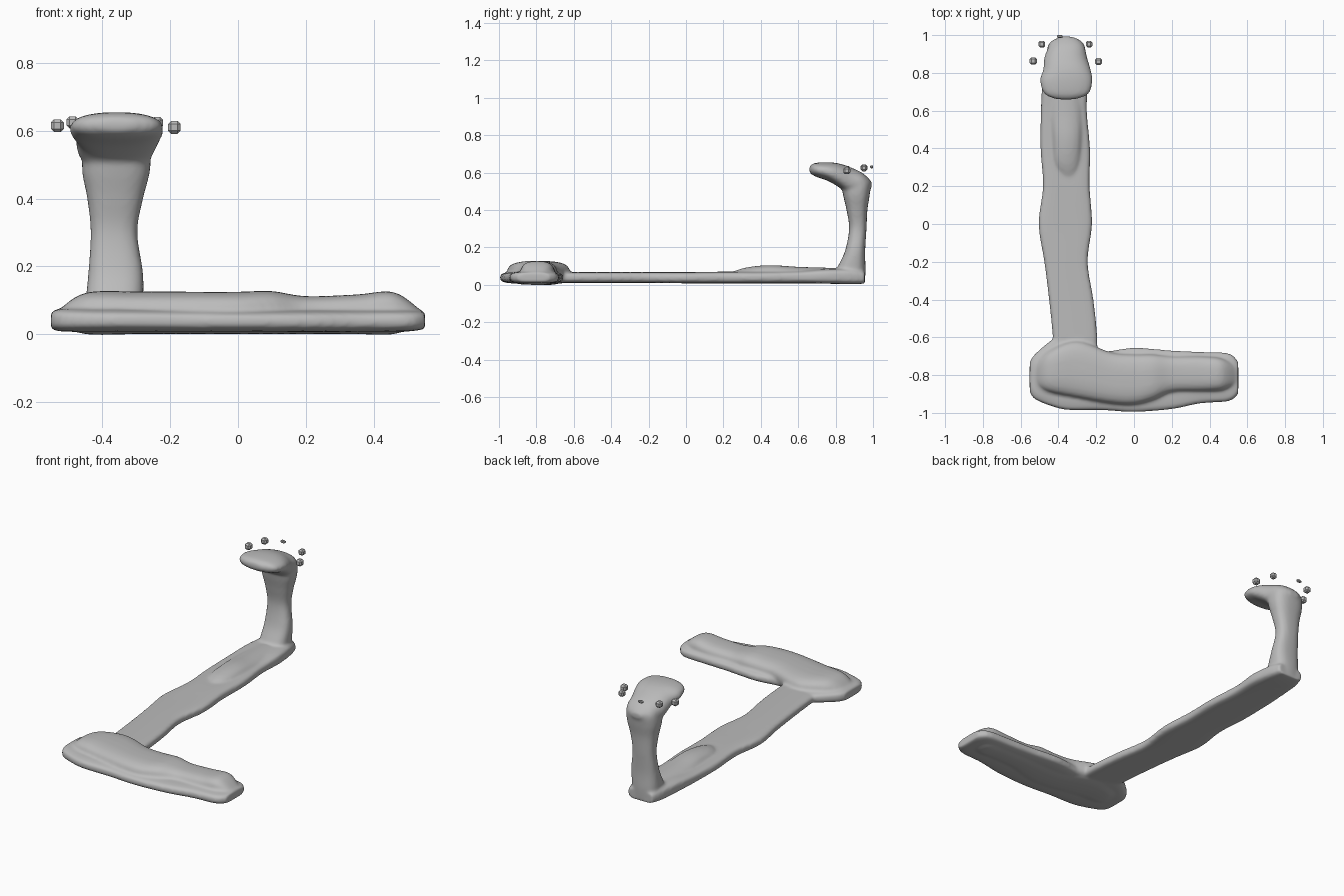
import bpy, bmesh, math
from mathutils import Vector

grey = bpy.data.materials.new("stone grey")
grey.diffuse_color = (0.5, 0.5, 0.5, 1)


def spline(rows, steps=5):
    """Smoothly resample station rows with a Catmull-Rom curve."""
    out, n = [], len(rows)
    for i in range(n - 1):
        p = [rows[max(0, min(n - 1, i + k))] for k in (-1, 0, 1, 2)]
        for s in range(steps):
            t = s / steps
            out.append([0.5 * (2 * b + (c - a) * t + (2 * a - 5 * b + 4 * c - d) * t * t
                               + (3 * b - a - 3 * c + d) * t ** 3)
                        for a, b, c, d in zip(*p)])
    return out + [list(rows[-1])]


def loft(bm, axis, rows, power, sides=28):
    """Rows: position on axis, then min/max on each of the two other axes."""
    others = [k for k in range(3) if k != axis]
    rings = []
    for s, a0, a1, b0, b1 in spline(rows):
        ring = []
        for i in range(sides):
            c, d = math.cos(math.tau * i / sides), math.sin(math.tau * i / sides)
            u = math.copysign(abs(c) ** (2 / power), c)
            w = math.copysign(abs(d) ** (2 / power), d)
            co = Vector()
            co[axis] = s
            co[others[0]] = (a0 + a1) / 2 + u * (a1 - a0) / 2
            co[others[1]] = (b0 + b1) / 2 + w * (b1 - b0) / 2
            ring.append(bm.verts.new(co))
        rings.append(ring)
    faces = [bm.faces.new(rings[0]), bm.faces.new(rings[-1])]
    for r, q in zip(rings, rings[1:]):
        for i in range(sides):
            j = (i + 1) % sides
            faces.append(bm.faces.new((r[i], r[j], q[j], q[i])))
    bmesh.ops.recalc_face_normals(bm, faces=faces)


def finish(name, bm):
    me = bpy.data.meshes.new(name)
    bm.to_mesh(me)
    bm.free()
    me.materials.append(grey)
    ob = bpy.data.objects.new(name, me)
    bpy.context.collection.objects.link(ob)
    return ob


bm = bmesh.new()

# broad flat foot slab
loft(bm, 0, [
    (-0.552, -0.89, -0.73, 0.015, 0.065), (-0.52, -0.93, -0.685, 0.008, 0.075),
    (-0.42, -0.97, -0.605, 0.006, 0.075), (-0.34, -0.985, -0.60, 0.006, 0.075),
    (-0.18, -0.985, -0.672, 0.006, 0.072), (0.0, -0.995, -0.655, 0.006, 0.07),
    (0.2, -0.98, -0.67, 0.006, 0.07), (0.35, -0.95, -0.677, 0.006, 0.07),
    (0.5, -0.938, -0.685, 0.008, 0.07), (0.552, -0.90, -0.73, 0.015, 0.065)], 3.6)

# raised ridge along the foot
loft(bm, 0, [
    (-0.53, -0.85, -0.75, 0.03, 0.07), (-0.45, -0.89, -0.67, 0.0, 0.122),
    (-0.3, -0.92, -0.62, 0.0, 0.126), (-0.12, -0.95, -0.68, 0.0, 0.125),
    (0.0, -0.955, -0.69, 0.0, 0.125), (0.1, -0.93, -0.69, 0.0, 0.127),
    (0.2, -0.89, -0.70, 0.0, 0.112), (0.35, -0.885, -0.70, 0.0, 0.117),
    (0.46, -0.88, -0.71, 0.0, 0.124), (0.54, -0.85, -0.75, 0.03, 0.07)], 2.8)

# long low arm
loft(bm, 1, [
    (-0.8, -0.42, -0.2, 0.01, 0.068), (-0.6, -0.43, -0.195, 0.01, 0.068),
    (-0.4, -0.45, -0.215, 0.01, 0.068), (-0.2, -0.475, -0.245, 0.01, 0.068),
    (0.0, -0.505, -0.222, 0.008, 0.068), (0.2, -0.482, -0.235, 0.008, 0.07),
    (0.4, -0.495, -0.233, 0.008, 0.07), (0.6, -0.493, -0.25, 0.008, 0.075),
    (0.75, -0.485, -0.245, 0.006, 0.085), (0.88, -0.47, -0.26, 0.003, 0.085),
    (0.955, -0.445, -0.28, 0.006, 0.07)], 4)

# shallow swelling on the arm
loft(bm, 1, [
    (0.22, -0.36, -0.32, 0.045, 0.06), (0.32, -0.42, -0.29, 0.03, 0.092),
    (0.45, -0.43, -0.28, 0.03, 0.105), (0.6, -0.44, -0.28, 0.03, 0.096),
    (0.8, -0.44, -0.29, 0.03, 0.09)], 2)

# upright neck
loft(bm, 2, [
    (0.012, -0.44, -0.28, 0.80, 0.957), (0.08, -0.45, -0.28, 0.805, 0.96),
    (0.18, -0.442, -0.28, 0.85, 0.958), (0.3, -0.435, -0.297, 0.872, 0.965),
    (0.4, -0.445, -0.28, 0.858, 0.97), (0.48, -0.46, -0.26, 0.84, 0.982),
    (0.55, -0.455, -0.26, 0.83, 0.985), (0.60, -0.43, -0.29, 0.85, 0.94)], 2.6)

# flattened head projecting forward
loft(bm, 1, [
    (0.66, -0.41, -0.31, 0.60, 0.635), (0.69, -0.475, -0.24, 0.58, 0.651),
    (0.76, -0.497, -0.22, 0.555, 0.655), (0.82, -0.48, -0.23, 0.52, 0.648),
    (0.88, -0.475, -0.248, 0.48, 0.628), (0.94, -0.45, -0.262, 0.48, 0.60),
    (0.975, -0.42, -0.29, 0.50, 0.57), (0.992, -0.39, -0.33, 0.52, 0.55)], 2.3)

# fuse the parts into one softly modelled body
body = finish("body", bm)
fuse = body.modifiers.new("fuse", "REMESH")
fuse.mode = "VOXEL"
fuse.voxel_size = 0.009
fuse.use_smooth_shade = True
soften = body.modifiers.new("soften", "SMOOTH")
soften.factor = 0.5
soften.iterations = 6

# ring of little faceted pebbles around the back of the head
pebbles = [(-0.533, 0.863, 0.615, 0.019), (-0.488, 0.952, 0.625, 0.018),
           (-0.393, 0.993, 0.63, 0.008), (-0.238, 0.952, 0.624, 0.017),
           (-0.188, 0.860, 0.610, 0.019)]
for n, (x, y, z, r) in enumerate(pebbles, 1):
    bm = bmesh.new()
    bmesh.ops.create_cube(bm, size=2 * r)
    bmesh.ops.bevel(bm, geom=bm.edges[:], offset=r * 0.5, segments=1, affect="EDGES")
    wide = 1.9 if r < 0.01 else 1.0
    bmesh.ops.scale(bm, vec=(wide, 1, 1), verts=bm.verts)
    finish(f"pebble_{n}", bm).location = (x, y, z)
